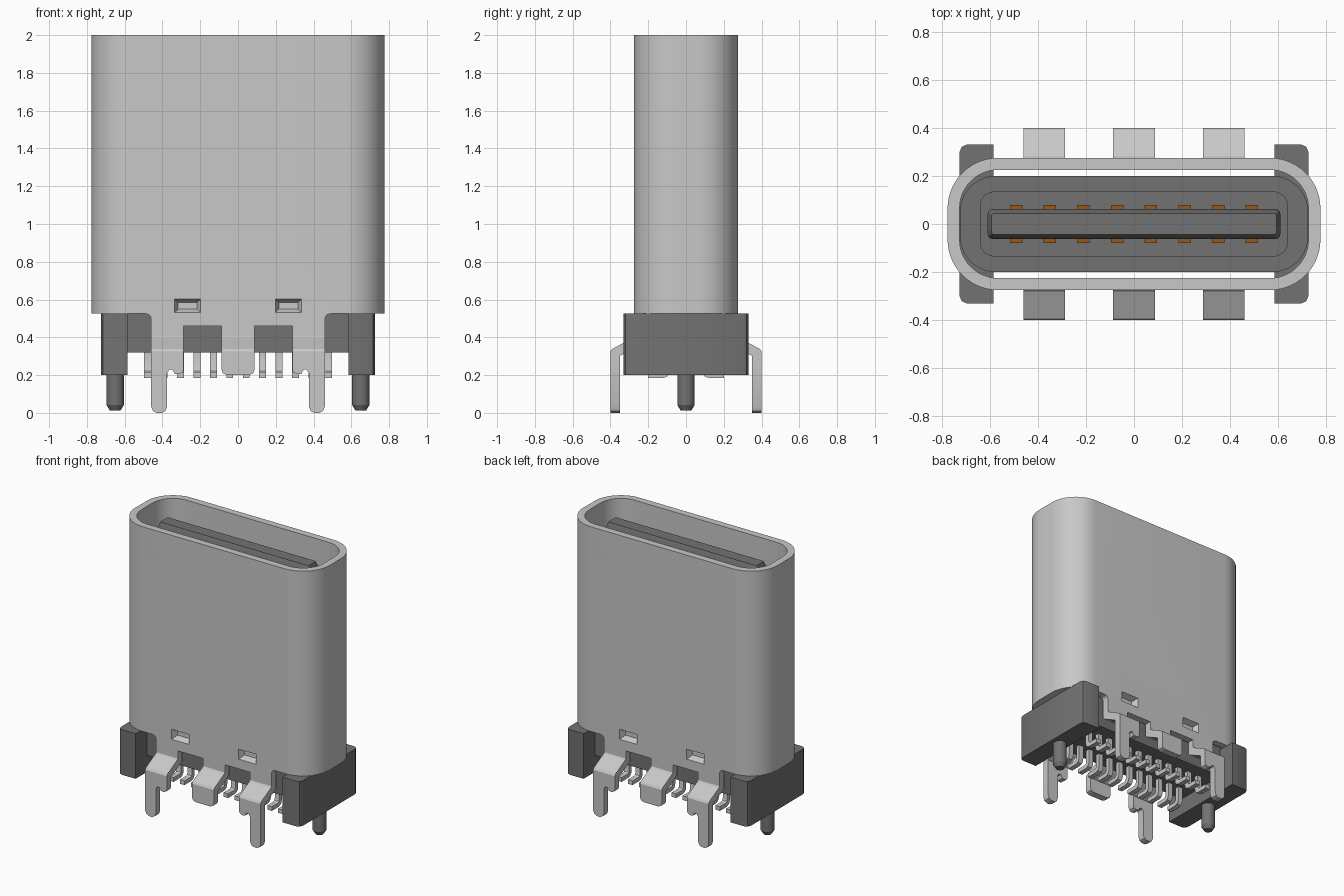
import bpy, bmesh, math

cube = bpy.data.objects.get("Cube")
if cube:
    bpy.data.objects.remove(cube, do_unlink=True)


def material(name, rgb):
    m = bpy.data.materials.new(name)
    m.use_nodes = True
    m.diffuse_color = (*rgb, 1)
    m.node_tree.nodes["Principled BSDF"].inputs["Base Color"].default_value = (*rgb, 1)
    return m


METAL = material("light_metal", (0.58, 0.58, 0.58))
PLASTIC = material("dark_plastic", (0.17, 0.17, 0.17))
COPPER = material("copper", (0.32, 0.095, 0.008))


def rounded(hx, hy, r, n=10, cx=0.0):
    """Rounded rectangle outline."""
    pts = []
    for k, (sx, sy) in enumerate(((1, 1), (-1, 1), (-1, -1), (1, -1))):
        for i in range(n + 1):
            a = math.radians(90 * (k + i / n))
            pts.append((cx + sx * (hx - r) + r * math.cos(a),
                        sy * (hy - r) + r * math.sin(a)))
    return pts


def loft(name, rings, mat, plane="XY", closed=False, smooth=True):
    """Skin matching outlines, each given as (outline, depth); closed joins last to first."""
    place = {"XY": lambda a, b, d: (a, b, d),
             "XZ": lambda a, b, d: (a, d, b),
             "YZ": lambda a, b, d: (d, a, b)}[plane]
    bm = bmesh.new()
    loops = [[bm.verts.new(place(a, b, d)) for a, b in pts] for pts, d in rings]
    pairs = list(zip(loops, loops[1:]))
    if closed:
        pairs.append((loops[-1], loops[0]))
    else:
        bm.faces.new(loops[0])
        bm.faces.new(loops[-1])
    for lo, hi in pairs:
        for i in range(len(lo)):
            j = (i + 1) % len(lo)
            bm.faces.new((lo[i], lo[j], hi[j], hi[i]))
    bmesh.ops.recalc_face_normals(bm, faces=bm.faces)
    me = bpy.data.meshes.new(name)
    bm.to_mesh(me)
    bm.free()
    me.materials.append(mat)
    ob = bpy.data.objects.new(name, me)
    bpy.context.collection.objects.link(ob)
    if smooth:
        smooth_shade(ob)
    return ob


def smooth_shade(ob):
    bpy.ops.object.select_all(action="DESELECT")
    ob.select_set(True)
    bpy.context.view_layer.objects.active = ob
    bpy.ops.object.shade_smooth_by_angle(angle=math.radians(30))


def prism(name, pts, d0, d1, mat, plane="XY"):
    return loft(name, [(pts, d0), (pts, d1)], mat, plane)


def rect(x0, x1, y0, y1):
    return [(x0, y0), (x1, y0), (x1, y1), (x0, y1)]


def flip(pts, s):
    return [(s * a, b) for a, b in pts]


# Tubular metal shell
outer, inner = rounded(0.775, 0.275, 0.21, 14), rounded(0.725, 0.225, 0.16, 14)
shell = loft("shell", [(outer, 0.525), (outer, 2), (inner, 2), (inner, 0.525)],
             METAL, closed=True)

# Tapered dimples pressed into both broad walls
for sx in (-1, 1):
    for sy in (-1, 1):
        c = 0.267 * sx
        cutter = loft("dimple_cutter",
                      [(rect(c - 0.072, c + 0.072, 0.528, 0.604), sy * 0.28),
                       (rect(c - 0.05, c + 0.05, 0.55, 0.585), sy * 0.235)],
                      METAL, "XZ", smooth=False)
        cutter.hide_render = True
        mod = shell.modifiers.new("dimple", "BOOLEAN")
        mod.object, mod.operation, mod.solver = cutter, "DIFFERENCE", "EXACT"
        bpy.context.view_layer.objects.active = shell
        bpy.ops.object.modifier_apply(modifier=mod.name)
        bpy.data.objects.remove(cutter, do_unlink=True)
smooth_shade(shell)

# Skirt below the shell, bent legs and tabs on both sides
skirt = [(-0.49, 0.525), (-0.472, 0.52), (-0.463, 0.51), (-0.46, 0.495), (-0.46, 0.46),
         (0.46, 0.46), (0.46, 0.495), (0.463, 0.51), (0.472, 0.52), (0.49, 0.525)]
bend = [(0.275, 0.46), (0.275, 0.405), (0.268 + 0.012, 0.397), (0.392, 0.338), (0.40, 0.325),
        (0.40, 0.26), (0.35, 0.26), (0.35, 0.302), (0.232, 0.362), (0.225, 0.372), (0.225, 0.46)]
leg = [(0.46, 0.26), (0.46, 0.035), (0.45, 0.01), (0.43, 0), (0.405, 0), (0.385, 0.01),
       (0.375, 0.035), (0.375, 0.21), (0.365, 0.228), (0.348, 0.23), (0.335, 0.207),
       (0.31, 0.205), (0.295, 0.213), (0.2875, 0.23), (0.2875, 0.26)]
tab = [(-0.0875, 0.26), (-0.0875, 0.23), (-0.08, 0.21), (-0.06, 0.2),
       (0.06, 0.2), (0.08, 0.21), (0.0875, 0.23), (0.0875, 0.26)]
for sy, side in ((-1, "front"), (1, "back")):
    prism(side + "_skirt", skirt, sy * 0.225, sy * 0.275, METAL, "XZ")
    for x0, x1, label in ((-0.46, -0.2875, "right"), (-0.0875, 0.0875, "middle"),
                          (0.2875, 0.46, "left")):
        prism(f"{side}_{label}_bend", flip(bend, sy), x0, x1, METAL, "YZ")
    prism(side + "_middle_tab", tab, sy * 0.35, sy * 0.40, METAL, "XZ")
    for sx, label in ((-1, "right"), (1, "left")):
        prism(f"{side}_{label}_leg", flip(leg, sx), sy * 0.35, sy * 0.40, METAL, "XZ")

# Plastic core: lower block, filler in the shell, collar and tongue
prism("core_block", rect(-0.59, 0.59, -0.2, 0.2), 0.32, 0.525, PLASTIC)
prism("core_filler", rounded(0.724, 0.2, 0.15), 0.525, 0.93, PLASTIC)
prism("core_collar", rounded(0.64, 0.135, 0.06), 0.93, 1.1, PLASTIC)
loft("tongue", [(rounded(0.608, 0.062, 0.02, 4), 1.1),
                (rounded(0.608, 0.062, 0.02, 4), 1.90),
                (rounded(0.592, 0.044, 0.01, 4), 1.94)], PLASTIC)

# Contact strips on the tongue
for sy, side in ((-1, "front"), (1, "back")):
    for i in range(8):
        x = (i - 3.5) * 0.14
        prism(f"{side}_contact_{i + 1}",
              rect(x - 0.026, x + 0.026, sy * 0.055, sy * 0.08), 1.1, 1.82, COPPER)

# End blocks with locating pegs
for sx, side in ((-1, "right"), (1, "left")):
    cap = [(0.585, -0.33), (0.695, -0.33), (0.716, -0.321), (0.725, -0.30),
           (0.725, 0.30), (0.716, 0.321), (0.695, 0.33), (0.585, 0.33)]
    prism(side + "_end_block", flip(cap, sx), 0.2, 0.525, PLASTIC)
    peg, tip = (rounded(r, r, r - 0.0001, 8, sx * 0.65) for r in (0.046, 0.028))
    loft(side + "_peg", [(tip, 0.012), (peg, 0.042), (peg, 0.2)], PLASTIC)

# Two rows of curved solder tails
tail = [(0.085, 0.33), (0.085, 0.225), (0.09, 0.205), (0.1, 0.192), (0.12, 0.185),
        (0.2, 0.185), (0.2, 0.215), (0.13, 0.215), (0.119, 0.222), (0.115, 0.235),
        (0.115, 0.33)]
for sy, side in ((-1, "front"), (1, "back")):
    for i in range(12):
        x = (i - 5.5) * 0.087
        prism(f"{side}_tail_{i + 1}", flip(tail, sy), x - 0.018, x + 0.018, METAL, "YZ")
